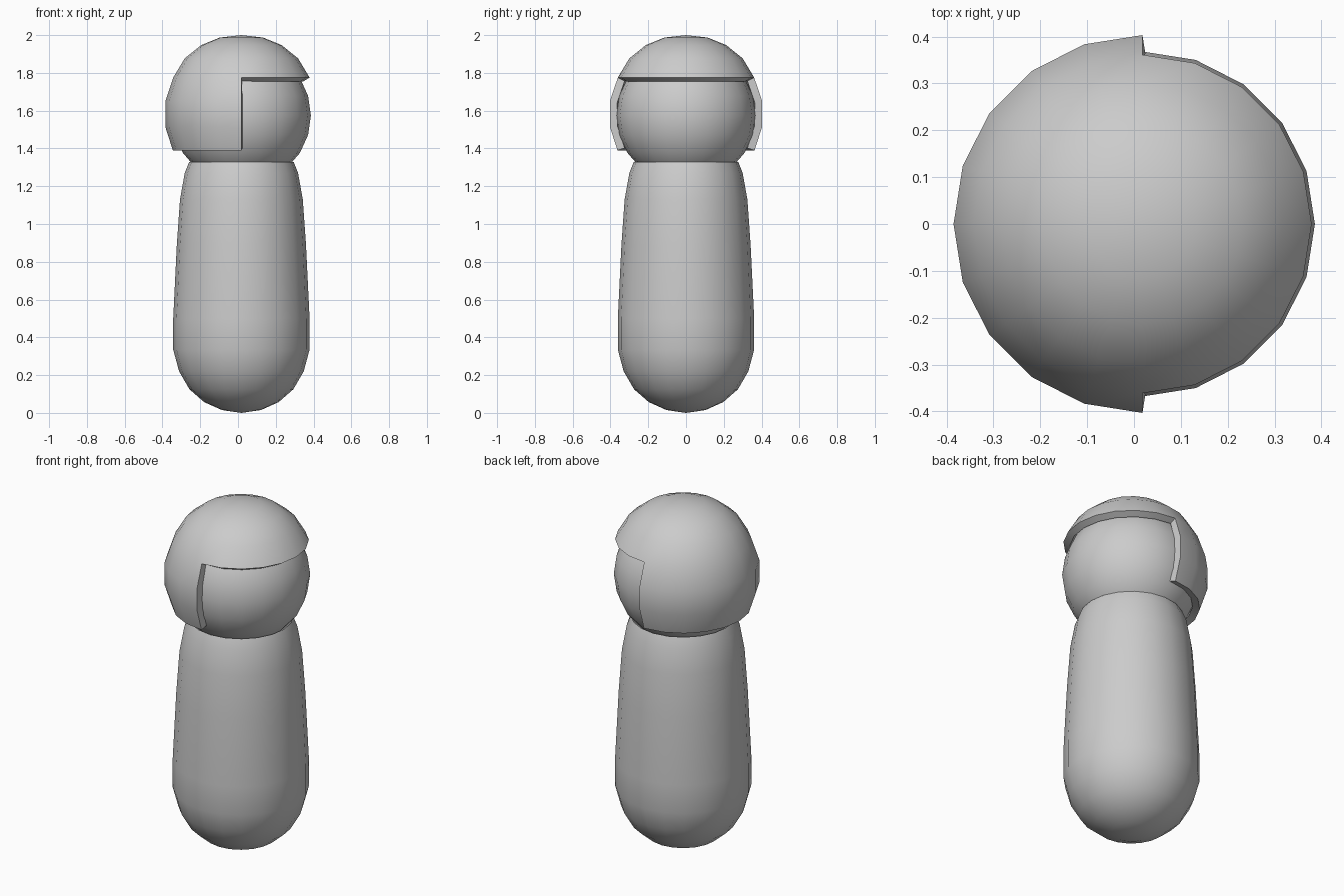
import bpy
import bmesh
from math import sin, cos, pi

cube = bpy.data.objects.get("Cube")
if cube:
    bpy.data.objects.remove(cube, do_unlink=True)

SEGMENTS = 20
AXIS_X = 0.018

grey = bpy.data.materials.new("plain grey")
grey.use_nodes = True
grey.diffuse_color = (0.6, 0.6, 0.6, 1)
grey.node_tree.nodes["Principled BSDF"].inputs["Base Color"].default_value = (0.6, 0.6, 0.6, 1)


def lathe(name, profile, keep=None, shell=0):
    """Turn (radius, z) points, listed bottom to top, around the figure's axis."""
    bm = bmesh.new()
    rings = []
    for r, z in profile:
        if r == 0:
            rings.append([bm.verts.new((0, 0, z))] * SEGMENTS)
        else:
            angles = [2 * pi * i / SEGMENTS for i in range(SEGMENTS)]
            rings.append([bm.verts.new((r * cos(a), r * sin(a), z)) for a in angles])
    for low, high in zip(rings, rings[1:]):
        for i in range(SEGMENTS):
            j = (i + 1) % SEGMENTS
            corners = list(dict.fromkeys((low[i], low[j], high[j], high[i])))
            bm.faces.new(corners)
    if keep:
        cut = [f for f in bm.faces if not keep(f.calc_center_median())]
        bmesh.ops.delete(bm, geom=cut, context='FACES')
    bm.normal_update()
    mesh = bpy.data.meshes.new(name)
    bm.to_mesh(mesh)
    bm.free()
    mesh.materials.append(grey)
    obj = bpy.data.objects.new(name, mesh)
    obj.location.x = AXIS_X
    bpy.context.collection.objects.link(obj)
    bpy.ops.object.select_all(action='DESELECT')
    obj.select_set(True)
    bpy.context.view_layer.objects.active = obj
    if shell:
        solid = obj.modifiers.new("thickness", 'SOLIDIFY')
        solid.thickness = shell
        solid.offset = -1
        bpy.ops.object.modifier_apply(modifier=solid.name)
    bpy.ops.object.shade_smooth_by_angle(angle=pi / 6)
    return obj


# Tapered body with a rounded base
lathe("body", [(0, 0), (0.103, 0.015), (0.197, 0.057), (0.275, 0.125),
               (0.33, 0.22), (0.361, 0.335), (0.361, 0.5), (0.342, 0.89),
               (0.325, 1.13), (0.3, 1.27), (0.277, 1.328)])

# Round head sunk into the body top
STEPS = 11
head_profile = [(0, 1.575 - 0.368)]
for k in range(STEPS):
    lat = pi * (k + 0.5 - STEPS / 2) / STEPS
    head_profile.append((0.368 * cos(lat), 1.575 + 0.368 * sin(lat)))
head_profile.append((0, 1.575 + 0.368))
lathe("head", head_profile)

# Hair shell: full crown, with the sides kept only behind the face (-x half)
lathe("hair", [(0.363, 1.39), (0.403, 1.515), (0.403, 1.65), (0.361, 1.775),
               (0.3, 1.877), (0.213, 1.947), (0.115, 1.987), (0, 2.0)],
      keep=lambda c: c.z > 1.775 or c.x < 0, shell=0.04)
